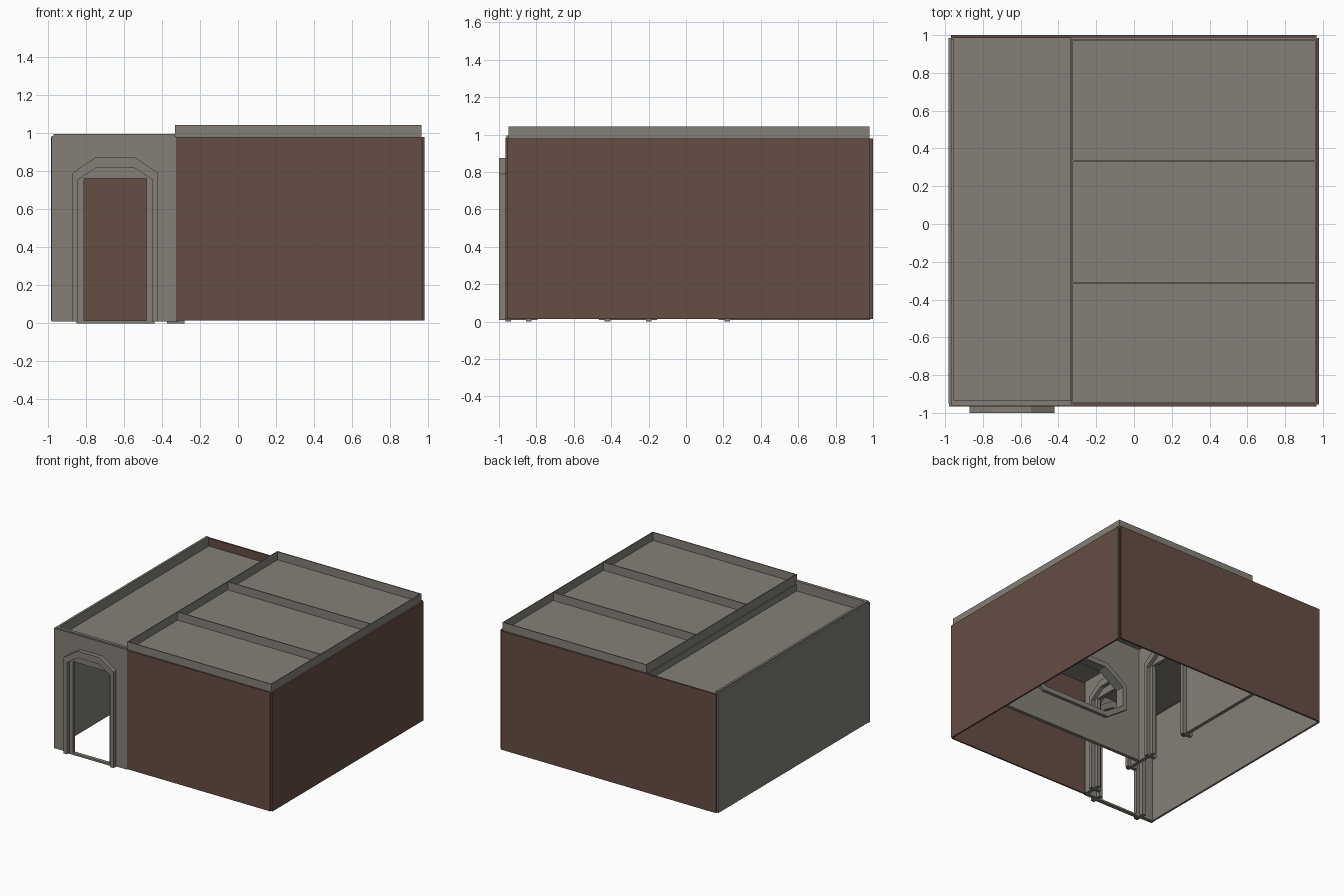
import bpy, bmesh
from mathutils import Vector

if "Cube" in bpy.data.objects:
    bpy.data.objects.remove(bpy.data.objects["Cube"])


def material(name, col):
    m = bpy.data.materials.new(name)
    m.diffuse_color = (*col, 1)
    m.use_nodes = True
    m.node_tree.nodes["Principled BSDF"].inputs["Base Color"].default_value = m.diffuse_color
    return m


GREY = material("warm_grey_stone", (0.235, 0.216, 0.186))
BROWN = material("brown_plaster", (0.128, 0.076, 0.058))


def finish(name, bm, mat):
    bmesh.ops.recalc_face_normals(bm, faces=bm.faces)
    me = bpy.data.meshes.new(name)
    bm.to_mesh(me)
    bm.free()
    me.materials.append(mat)
    ob = bpy.data.objects.new(name, me)
    bpy.context.collection.objects.link(ob)
    return ob


def box(name, x0, x1, y0, y1, z0, z1, mat=GREY):
    bm = bmesh.new()
    bmesh.ops.create_cube(bm, size=1)
    for v in bm.verts:
        v.co = Vector((x1 if v.co.x > 0 else x0,
                       y1 if v.co.y > 0 else y0,
                       z1 if v.co.z > 0 else z0))
    return finish(name, bm, mat)


def place(axis, u, z, w):
    """Wall running along x or y: u along the wall, w across it."""
    return (u, w, z) if axis == 'x' else (w, u, z)


def door_wall(name, axis, u0, u1, w0, w1, top, doors, half=0.165, head=0.76):
    """Wall with rectangular doorways notched out of its lower edge."""
    pts = [(u0, 0.01)]
    for c in doors:
        pts += [(c - half, 0.01), (c - half, head), (c + half, head), (c + half, 0.01)]
    pts += [(u1, 0.01), (u1, top), (u0, top)]
    bm = bmesh.new()
    face = bm.faces.new([bm.verts.new(place(axis, u, z, w0)) for u, z in pts])
    ext = bmesh.ops.extrude_face_region(bm, geom=[face], use_keep_orig=True)
    for v in ext['geom']:
        if isinstance(v, bmesh.types.BMVert):
            v.co += Vector(place(axis, 0, 0, w1 - w0))
    return finish(name, bm, GREY)


def band(name, axis, outer, inner, w0, w1, closed):
    """Solid strip between two matching outlines."""
    bm = bmesh.new()
    rows = [[bm.verts.new(place(axis, o[0], o[1], w0)),
             bm.verts.new(place(axis, o[0], o[1], w1)),
             bm.verts.new(place(axis, i[0], i[1], w1)),
             bm.verts.new(place(axis, i[0], i[1], w0))]
            for o, i in zip(outer, inner)]
    n = len(rows)
    for k in range(n if closed else n - 1):
        a, b = rows[k], rows[(k + 1) % n]
        for j in range(4):
            bm.faces.new((a[j], a[(j + 1) % 4], b[(j + 1) % 4], b[j]))
    if not closed:
        bm.faces.new(rows[0])
        bm.faces.new(rows[-1])
    return finish(name, bm, GREY)


def door_frame(name, axis, c, w0, w1, base):
    """Raised surround with a chamfered head."""
    def outline(half_arch):
        return [(c - u, z) for u, z in half_arch] + [(c + u, z) for u, z in reversed(half_arch)]
    band(name, axis,
         outline([(0.225, base), (0.225, 0.79), (0.1, 0.875)]),
         outline([(0.195, base), (0.195, 0.755), (0.095, 0.82)]), w0, w1, False)


def octagon(c, z, a, b, ca, cb):
    return [(c - a, z - cb), (c - ca, z - b), (c + ca, z - b), (c + a, z - cb),
            (c + a, z + cb), (c + ca, z + b), (c - ca, z + b), (c - a, z + cb)]


# Outer brown walls
box("right_wall", 0.967, 0.98, -0.955, 0.985, 0.015, 0.98, BROWN)
box("back_wall", -0.97, 0.965, 0.985, 1.0, 0.015, 0.98, BROWN)
box("front_room_wall", -0.325, 0.965, -0.965, -0.952, 0.015, 0.98, BROWN)

# Corridor walls and front entrance
box("left_wall", -0.983, -0.967, -0.95, 0.985, 0.015, 0.98)
door_wall("entrance_wall", 'x', -0.98, -0.325, -0.965, -0.935, 0.985, [-0.645])
door_frame("entrance_frame", 'x', -0.645, -1.0, -0.90, 0.01)
box("entrance_threshold", -0.85, -0.44, -0.965, -0.935, 0.0, 0.015)

# Inner wall with two framed doorways
door_wall("corridor_inner_wall", 'y', -0.94, 0.985, -0.34, -0.312, 0.97, [-0.63, 0.01])
for i, y in enumerate((-0.63, 0.01)):
    door_frame(f"inner_door_frame_{i + 1}", 'y', y, -0.372, -0.28, 0.0)

# Partition with an eight-sided opening
WX, WZ = 0.325, 0.49
hole = octagon(WX, WZ, 0.46, 0.19, 0.29, 0.08)
rim = octagon(WX, WZ, 0.50, 0.23, 0.31, 0.10)
x0, x1, zb, zt = -0.312, 0.967, 0.015, 0.97
sheet = [(x0, zb), (WX - 0.29, zb), (WX + 0.29, zb), (x1, zb),
         (x1, zt), (WX + 0.29, zt), (WX - 0.29, zt), (x0, zt)]
band("partition_wall", 'x', sheet, hole, -0.34, -0.312, True)
band("partition_opening_frame", 'x', rim, hole, -0.365, -0.287, True)

# Corridor roof with low parapets
box("corridor_roof", -0.967, -0.335, -0.935, 0.985, 0.905, 0.915)
box("corridor_left_parapet", -0.97, -0.952, -0.94, 0.98, 0.90, 0.995)
box("corridor_front_parapet", -0.97, -0.33, -0.96, -0.935, 0.96, 0.995)

# Room roof with thin upstands around it and between the three bays
box("room_roof", -0.33, 0.967, -0.953, 0.985, 0.967, 0.977)
box("roof_left_upstand", -0.332, -0.324, -0.95, 0.98, 0.90, 1.043)
box("roof_right_upstand", 0.957, 0.965, -0.95, 0.98, 0.967, 1.043)
for i, y in enumerate((-0.946, -0.31, 0.335, 0.976)):
    box(f"roof_cross_upstand_{i + 1}", -0.328, 0.961, y - 0.004, y + 0.004, 0.967, 1.043)
